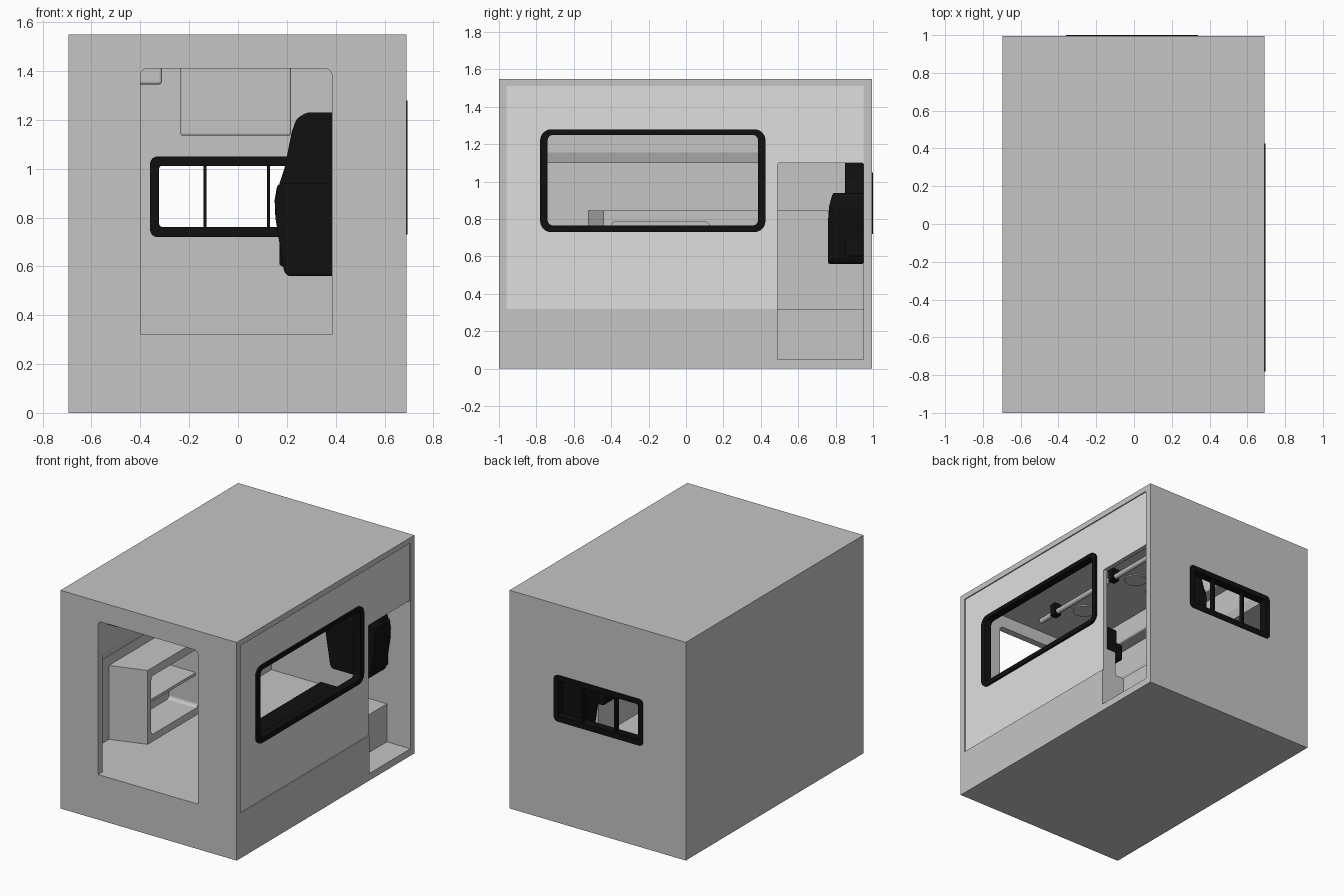
import bpy, bmesh, math

if "Cube" in bpy.data.objects:
    bpy.data.objects.remove(bpy.data.objects["Cube"])


def material(name, c):
    m = bpy.data.materials.new(name)
    m.diffuse_color = (c, c, c, 1)
    m.use_nodes = True
    m.node_tree.nodes["Principled BSDF"].inputs["Base Color"].default_value = m.diffuse_color
    return m


GREY = material("wall grey", 0.56)
LIGHT = material("light panel grey", 0.74)
BLACK = material("black trim", 0.005)

PLACE = {'x': lambda u, v, t: (t, u, v),
         'y': lambda u, v, t: (u, t, v),
         'z': lambda u, v, t: (u, v, t)}


def finish(name, bm, mat):
    bmesh.ops.recalc_face_normals(bm, faces=bm.faces)
    me = bpy.data.meshes.new(name)
    bm.to_mesh(me)
    bm.free()
    ob = bpy.data.objects.new(name, me)
    bpy.context.collection.objects.link(ob)
    me.materials.append(mat)
    return ob


def rrect(u0, v0, u1, v1, r, r_low=None, n=6):
    """Rounded rectangle outline; r_low is the radius of the lower corners."""
    r_low = r if r_low is None else r_low
    pts = []
    for cu, cv, rad, a0 in ((u1, v1, r, 0), (u0, v1, r, 90),
                            (u0, v0, r_low, 180), (u1, v0, r_low, 270)):
        su, sv = (-1 if cu == u1 else 1), (-1 if cv == v1 else 1)
        if rad == 0:
            pts.append((cu, cv))
            continue
        for i in range(n + 1):
            a = math.radians(a0 + 90 * i / n)
            pts.append((cu + su * rad + rad * math.cos(a),
                        cv + sv * rad + rad * math.sin(a)))
    return pts


def prism(name, pts, axis, a, b, mat=GREY, bevel=0.0):
    """Extrude an outline along an axis from a to b."""
    bm = bmesh.new()
    f = PLACE[axis]
    lo = [bm.verts.new(f(u, v, a)) for u, v in pts]
    hi = [bm.verts.new(f(u, v, b)) for u, v in pts]
    bm.faces.new(lo)
    bm.faces.new(hi)
    for i in range(len(pts)):
        j = (i + 1) % len(pts)
        bm.faces.new((lo[i], lo[j], hi[j], hi[i]))
    ob = finish(name, bm, mat)
    if bevel:
        m = ob.modifiers.new("bevel", 'BEVEL')
        m.width, m.segments, m.limit_method = bevel, 3, 'ANGLE'
    return ob


def box(name, x0, x1, y0, y1, z0, z1, mat=GREY, bevel=0.0):
    return prism(name, [(x0, y0), (x1, y0), (x1, y1), (x0, y1)], 'z', z0, z1, mat, bevel)


def ring(name, outer, inner, axis, a, b, mat):
    """Window frame between two matching outlines."""
    bm = bmesh.new()
    f = PLACE[axis]
    loops = [[bm.verts.new(f(u, v, t)) for u, v in pts]
             for pts, t in ((outer, a), (outer, b), (inner, b), (inner, a))]
    n = len(outer)
    for k in range(4):
        p, q = loops[k], loops[(k + 1) % 4]
        for i in range(n):
            j = (i + 1) % n
            bm.faces.new((p[i], p[j], q[j], q[i]))
    return finish(name, bm, mat)


def cylinder(name, axis, u, v, r, a, b, mat=GREY, n=24):
    pts = [(u + r * math.cos(2 * math.pi * i / n), v + r * math.sin(2 * math.pi * i / n))
           for i in range(n)]
    ob = prism(name, pts, axis, a, b, mat)
    smooth(ob)
    return ob


def smooth(ob):
    bpy.ops.object.select_all(action='DESELECT')
    ob.select_set(True)
    bpy.context.view_layer.objects.active = ob
    bpy.ops.object.shade_smooth_by_angle(angle=math.radians(35))


def cut(ob, cutter):
    m = ob.modifiers.new("cut", 'BOOLEAN')
    m.operation, m.solver, m.object = 'DIFFERENCE', 'EXACT', cutter
    bpy.context.view_layer.objects.active = ob
    bpy.ops.object.modifier_apply(modifier=m.name)
    bpy.data.objects.remove(cutter)


# Outer shell with hollow cabin, recessed side panel and all openings
shell = box("cabin_shell", -0.695, 0.69, -1, 0.995, 0, 1.55)
cut(shell, box("c", 0.682, 0.8, -0.96, 0.95, 0.32, 1.51))
cut(shell, box("c", -0.65, 0.65, -0.95, 0.95, 0.32, 1.50))
cut(shell, prism("c", rrect(-0.40, 0.32, 0.385, 1.41, 0.03, 0), 'y', -1.2, -0.9))
cut(shell, prism("c", rrect(-0.77, 0.74, 0.41, 1.27, 0.05), 'x', 0.6, 0.8))
cut(shell, prism("c", rrect(-0.35, 0.73, 0.33, 1.04, 0.03), 'y', 0.9, 1.2))
cut(shell, prism("c", rrect(0.49, 0.05, 0.95, 1.10, 0.012, 0), 'x', 0.505, 0.8))
shell.data.materials.clear()
shell.data.materials.append(GREY)
shell.data.materials.append(LIGHT)
for p in shell.data.polygons:
    p.material_index = int(p.normal.x > 0.9 and 0.67 < p.center.x < 0.688)

# Side window frame
smooth(ring("side_window_frame", rrect(-0.78, 0.73, 0.425, 1.28, 0.06),
            rrect(-0.74, 0.765, 0.385, 1.25, 0.03), 'x', 0.64, 0.695, BLACK))

# Rear window frame and its two upright bars
smooth(ring("rear_window_frame", rrect(-0.36, 0.72, 0.34, 1.05, 0.03),
            rrect(-0.323, 0.762, 0.303, 1.012, 0.012), 'y', 0.94, 1.0, BLACK))
for x in (-0.135, 0.125):
    box("rear_window_bar", x - 0.007, x + 0.007, 0.955, 0.99, 0.75, 1.02, BLACK)

# Low cabinet on the left wall, with open niches and a shelf
cabinet = prism("low_cabinet", [(-0.65, -0.52), (-0.402, -0.44), (-0.402, 0.95), (-0.65, 0.95)],
                'z', 0.32, 0.845)
cut(cabinet, prism("c", rrect(-0.40, 0.37, 0.125, 0.785, 0.025), 'x', -0.63, -0.3))
cut(cabinet, prism("c", rrect(0.59, 0.65, 0.83, 0.79, 0.06), 'x', -0.41, -0.3))
box("cabinet_shelf", -0.635, -0.42, -0.405, 0.13, 0.59, 0.61)

# Overhead locker with a lower lip and a projecting upper part
prism("overhead_locker", [(-0.65, 1.10), (-0.42, 1.10), (-0.402, 1.155), (-0.402, 1.50),
                          (-0.65, 1.50)], 'y', -0.95, 0.95)
box("overhead_locker_top", -0.65, -0.312, -0.90, 0.95, 1.345, 1.50, bevel=0.012)

# Cabinet above the rear window
box("rear_wall_cabinet", -0.235, 0.217, 0.83, 0.95, 1.135, 1.50, bevel=0.01)

# Bench under the side window
box("bench_base", 0.45, 0.65, -0.60, 0.34, 0.32, 0.56)
box("bench_top", 0.40, 0.65, -0.62, 0.355, 0.56, 0.68, BLACK, 0.01)
box("bench_end_base", 0.57, 0.65, 0.34, 0.485, 0.32, 0.50)
box("bench_end_top", 0.56, 0.65, 0.355, 0.49, 0.50, 0.675, BLACK, 0.01)

# Folding seat on the rear wall: backrest and folded cushion
SX = 0.345
half = [(0.175, 0.60), (0.175, 0.94), (0.155, 1.00), (0.125, 1.15), (0.105, 1.205), (0.065, 1.23)]
prism("seat_back", [(SX + w, z) for w, z in half] + [(SX - w, z) for w, z in reversed(half)],
      'y', 0.85, 0.95, BLACK, 0.012)
half = [(0.14, 0.56), (0.157, 0.58), (0.192, 0.80), (0.195, 0.87), (0.185, 0.93), (0.17, 0.94)]
cushion = prism("seat_cushion", [(SX + w, z) for w, z in half] + [(SX - w, z) for w, z in reversed(half)],
                'y', 0.76, 0.95, BLACK, 0.012)
for v in cushion.data.vertices:
    if v.co.y < 0.8 and v.co.z > 0.9:
        v.co.y += 0.025

# Ceiling grab rail with brackets
cylinder("grab_rail", 'y', 0.18, 1.44, 0.018, -0.76, 0.74)
for y in (-0.61, 0.0, 0.61):
    box("grab_rail_bracket", 0.155, 0.205, y - 0.025, y + 0.025, 1.415, 1.50, BLACK)

# Round ceiling lights
for y in (-0.54, 0.0, 0.54):
    cylinder("ceiling_light", 'z', -0.015, y, 0.075, 1.492, 1.50)
